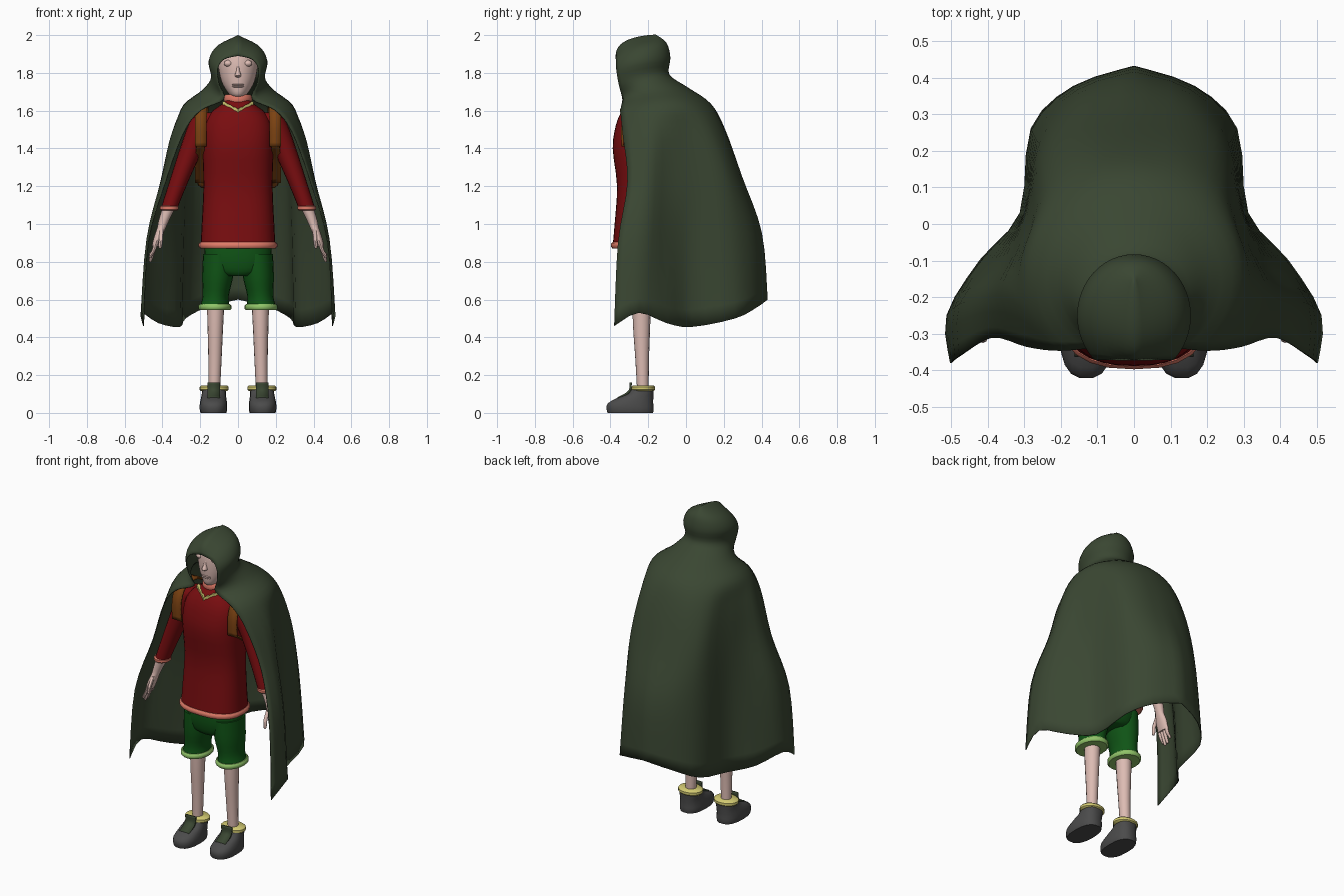
import bpy, bmesh, math
from mathutils import Vector


def material(name, r, g, b):
    m = bpy.data.materials.new(name)
    m.diffuse_color = (r, g, b, 1)
    return m


CLOAK = material("dark olive", .042, .062, .032)
RED = material("deep red", .19, .004, .005)
SALMON = material("salmon trim", .75, .2, .14)
SKIN = material("skin", .72, .5, .45)
YELLOW = material("pale yellow", .66, .6, .17)
BROWN = material("brown leather", .2, .055, .006)
GREEN = material("green", .005, .09, .008)
LIME = material("light green", .28, .55, .14)
GREY = material("shoe grey", .07, .07, .07)


def spline(pts, sub):
    """Catmull-Rom through tuples of any length, sub steps per span."""
    out = []
    for i in range(len(pts) - 1):
        p0, p1, p2, p3 = (pts[max(0, min(len(pts) - 1, k))] for k in range(i - 1, i + 3))
        for s in range(sub):
            t = s / sub
            out.append(tuple(b + .5 * t * (c - a + t * (2 * a - 5 * b + 4 * c - d + t * (3 * (b - c) + d - a)))
                             for a, b, c, d in zip(p0, p1, p2, p3)))
    return out + [tuple(pts[-1])]


def grid(name, rows, mat, closed=False, mirror=False, thick=0, angle=45):
    """Skin rows of points; closed rows get end caps."""
    bm = bmesh.new()
    vs = [[bm.verts.new(p) for p in row] for row in rows]
    n = len(vs[0])
    for a, b in zip(vs, vs[1:]):
        for j in range(n if closed else n - 1):
            k = (j + 1) % n
            bm.faces.new((a[j], a[k], b[k], b[j]))
    if closed:
        bm.faces.new(vs[0])
        bm.faces.new(vs[-1])
    bmesh.ops.recalc_face_normals(bm, faces=bm.faces)
    me = bpy.data.meshes.new(name)
    bm.to_mesh(me)
    bm.free()
    me.materials.append(mat)
    me.shade_smooth()
    me.set_sharp_from_angle(angle=math.radians(angle))
    ob = bpy.data.objects.new(name, me)
    bpy.context.collection.objects.link(ob)
    if mirror:
        ob.modifiers.new("mirror", 'MIRROR').merge_threshold = .001
    if thick:
        s = ob.modifiers.new("thickness", 'SOLIDIFY')
        s.thickness, s.offset = thick, 0
    return ob


def loft(name, rings, mat, n=20, power=2, sub=3, mirror=False):
    """Horizontal (super)elliptic rings given as (z, cx, cy, rx, ry)."""
    def ring(z, cx, cy, rx, ry):
        pts = []
        for i in range(n):
            a = 2 * math.pi * i / n
            c, s = math.cos(a), math.sin(a)
            pts.append((cx + rx * math.copysign(abs(c) ** (2 / power), c),
                        cy + ry * math.copysign(abs(s) ** (2 / power), s), z))
        return pts
    return grid(name, [ring(*r) for r in spline(rings, sub)], mat, True, mirror)


def band(name, z, h, cx, cy, rx, ry, mat, mirror=False, power=2, lip=.008):
    """Rolled trim around a tube."""
    loft(name, [(z - h / 2, cx, cy, rx - lip, ry - lip), (z - h / 4, cx, cy, rx, ry),
                (z + h / 4, cx, cy, rx, ry), (z + h / 2, cx, cy, rx - lip, ry - lip)],
         mat, 24, power, 1, mirror)


# cloak: half rows from back centre to front edge
cape = [
    [(0, .43, .6), (.165, .375, .56), (.28, .26, .5), (.31, .03, .455), (.42, -.1, .475), (.51, -.25, .53), (.5, -.38, .46)],
    [(0, .4, .95), (.15, .355, .95), (.265, .23, .95), (.3, .03, .95), (.38, -.1, .94), (.475, -.22, .93), (.475, -.36, .9)],
    [(0, .295, 1.25), (.14, .275, 1.25), (.25, .2, 1.25), (.29, .04, 1.25), (.34, -.09, 1.25), (.405, -.2, 1.24), (.385, -.31, 1.22)],
    [(0, .205, 1.5), (.13, .19, 1.5), (.235, .12, 1.5), (.28, 0, 1.5), (.32, -.1, 1.5), (.345, -.2, 1.49), (.29, -.335, 1.48)]]
# upper cape and hood arcs: back y, half width, edge x, edge y, back z, edge z
hood = [(.13, .29, .2, -.345, 1.635, 1.6), (.01, .185, .075, -.335, 1.72, 1.66),
        (-.09, .14, .1, -.355, 1.79, 1.74), (-.085, .153, .108, -.368, 1.88, 1.82),
        (-.105, .11, .075, -.37, 1.957, 1.872), (-.16, .0001, 0, -.37, 2.0, 1.89)]


def hood_row(yb, w, xe, ye, zb, ze, n=18):
    end = math.pi - math.asin(xe / w)
    yc = (ye - yb * math.cos(end)) / (1 - math.cos(end))
    return [(w * math.sin(end * i / n), yc + (yb - yc) * math.cos(end * i / n),
             zb + (ze - zb) * (i / n) ** 3) for i in range(n + 1)]


rows = [spline(r, 3) for r in cape] + [hood_row(*h) for h in hood]
cols = [spline([r[j] for r in rows], 4) for j in range(len(rows[0]))]
grid("hooded_cloak", cols, CLOAK, mirror=True, thick=.005, angle=70)

# head and neck
loft("head", [(1.672, 0, -.26, .03, .045), (1.69, 0, -.245, .05, .078), (1.74, 0, -.23, .082, .1),
              (1.8, 0, -.222, .1, .112), (1.86, 0, -.22, .104, .112), (1.92, 0, -.22, .085, .095),
              (1.955, 0, -.22, .04, .05)], SKIN, 28)
loft("neck", [(1.58, 0, -.22, .05, .05), (1.72, 0, -.22, .045, .05)], SKIN, 16)
loft("nose", [(1.775, 0, -.325, .008, .008), (1.787, 0, -.335, .017, .022), (1.81, 0, -.33, .01, .014),
              (1.85, 0, -.322, .006, .008)], SKIN, 10)
for z, ry in ((1.738, .012), (1.728, .011)):
    loft("lip", [(z - .006, 0, -.322, .02, .004), (z, 0, -.322, .032, ry), (z + .006, 0, -.322, .02, .004)], SKIN, 12)
loft("eye", [(1.833, .052, -.314, .006, .004), (1.84, .052, -.314, .018, .012), (1.85, .052, -.314, .022, .016),
             (1.86, .052, -.314, .018, .012), (1.867, .052, -.314, .006, .004)], SKIN, 12, mirror=True)

# tunic
loft("tunic", [(.885, 0, -.235, .198, .153), (1.0, 0, -.235, .192, .143), (1.2, 0, -.23, .183, .135),
               (1.4, 0, -.235, .187, .153), (1.52, 0, -.23, .18, .142), (1.59, 0, -.225, .145, .12),
               (1.635, 0, -.225, .085, .09), (1.66, 0, -.225, .065, .075)], RED, 32, 2.5)
band("tunic_hem", .887, .034, 0, -.235, .208, .162, SALMON, power=2.5)
band("collar", 1.66, .05, 0, -.225, .075, .085, SALMON)
loft("sleeve", [(1.59, .13, -.215, .05, .05), (1.55, .175, -.215, .075, .075), (1.4, .245, -.22, .062, .066),
                (1.22, .315, -.23, .05, .056), (1.09, .362, -.24, .044, .05)], RED, 18, mirror=True)
band("sleeve_cuff", 1.085, .028, .364, -.24, .049, .055, SALMON, True)

# zigzag neck trim
zig = [(x / 6 * .082, -.338 + abs(x) / 6 * .05, 1.598 + abs(x) / 6 * .042 + (.005 if x % 2 else 0)) for x in range(-6, 7)]
grid("neck_trim", [[(x, y + dy, z + dz) for dy, dz in ((-.012, -.009), (-.012, .009), (.012, .009), (.012, -.009))]
                   for x, y, z in zig], YELLOW, closed=True)

# hands
loft("hand", [(1.1, .36, -.24, .036, .036), (1.02, .392, -.245, .028, .03), (.98, .405, -.25, .023, .029),
              (.94, .42, -.255, .022, .04), (.895, .435, -.258, .019, .042), (.88, .438, -.258, .015, .038)],
     SKIN, 16, mirror=True)
for i, tip in enumerate((.82, .80, .805, .83)):
    y = -.289 + i * .021
    loft("finger", [(.9, .434, y, .011, .011), (.86, .446, y - .003, .0105, .0105),
                    (tip + .012, .462, y - .004, .009, .009), (tip, .464, y - .004, .004, .004)], SKIN, 8, mirror=True)
loft("thumb", [(.97, .405, -.275, .011, .012), (.92, .408, -.305, .011, .012), (.88, .412, -.315, .009, .01),
               (.87, .413, -.316, .004, .004)], SKIN, 8, mirror=True)

# shorts
loft("shorts_seat", [(.92, 0, -.235, .17, .125), (.82, 0, -.235, .178, .125), (.75, 0, -.235, .15, .11),
                     (.725, 0, -.235, .08, .09)], GREEN, 28, 2.3)
loft("shorts_leg", [(.84, .1, -.235, .085, .115), (.72, .108, -.235, .082, .11), (.62, .118, -.235, .069, .095),
                    (.565, .123, -.235, .078, .1)], GREEN, 20, mirror=True)
band("shorts_cuff", .56, .032, .123, -.235, .088, .11, LIME, True)

# legs and shoes
loft("leg", [(.6, .118, -.235, .047, .05), (.45, .12, -.235, .041, .045), (.28, .122, -.232, .035, .036),
             (.1, .126, -.228, .03, .03)], SKIN, 16, mirror=True)
loft("shoe", [(0, .13, -.295, .068, .122), (.02, .13, -.296, .073, .126), (.05, .13, -.294, .072, .122),
              (.08, .129, -.268, .067, .096), (.1, .128, -.242, .064, .07), (.13, .127, -.227, .062, .057)],
     GREY, 18, 2.5, 2, mirror=True)
band("shoe_collar", .13, .03, .126, -.227, .077, .063, YELLOW, True)


def ribbon(name, path, half, thick, mat):
    """Flat strip along a path, width across x, mirrored."""
    grid(name, [[(x - half, y, z), (x + half, y, z)] for x, y, z in spline(path, 4)], mat, mirror=True, thick=thick)


ribbon("shoe_tongue", [(.128, -.36, .078), (.128, -.325, .095), (.128, -.297, .12), (.128, -.293, .16)], .034, .012, CLOAK)

# backpack and straps
loft("backpack", [(1.19, 0, .04, .19, .11), (1.23, 0, .045, .22, .135), (1.4, 0, .03, .21, .125),
                  (1.53, 0, .005, .185, .1), (1.57, 0, -.005, .15, .075)], BROWN, 28, 4)
ribbon("shoulder_strap", [(.185, -.06, 1.56), (.19, -.18, 1.627), (.195, -.29, 1.61), (.197, -.335, 1.53),
                          (.197, -.335, 1.41)], .031, .012, BROWN)
ribbon("lower_strap", [(.197, -.333, 1.42), (.205, -.22, 1.34), (.205, -.08, 1.22)], .022, .01, BROWN)
